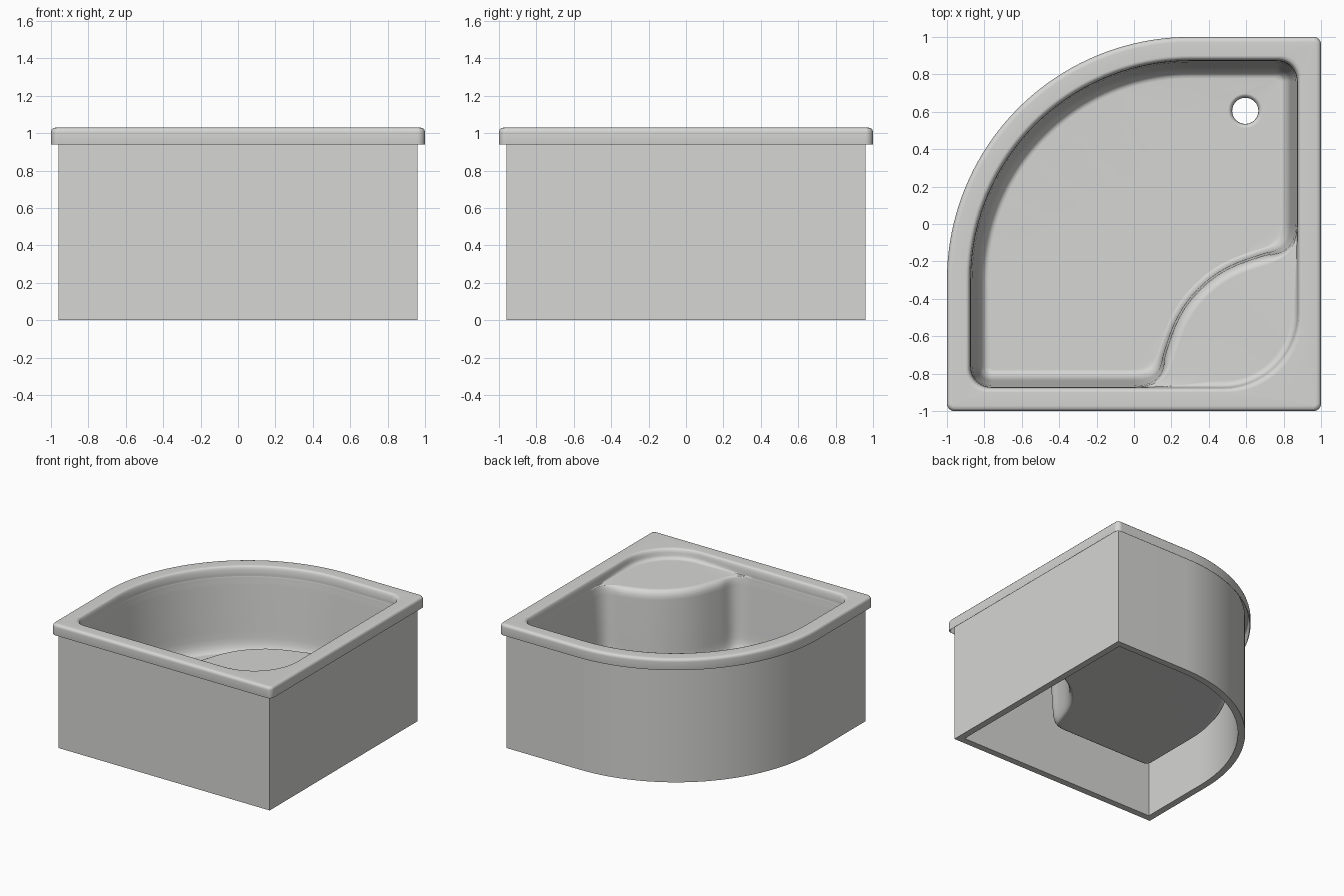
import bpy, bmesh
from math import sin, cos, pi, radians
from mathutils import Vector
from mathutils.geometry import interpolate_bezier

if "Cube" in bpy.data.objects:
    bpy.data.objects.remove(bpy.data.objects["Cube"])

white = bpy.data.materials.new("white_acrylic")
white.use_nodes = True
colour = (0.67, 0.67, 0.66, 1)
white.diffuse_color = colour
white.node_tree.nodes["Principled BSDF"].inputs["Base Color"].default_value = colour

STEPS = 8      # straight steps on each side of the seat corner
FLOOR = 0.36
SEAT = 0.95
EDGE = 0.873   # half width of the basin opening


def arc(cx, cy, r, start, n):
    """Quarter circle, counter-clockwise."""
    return [Vector((cx + r * cos(start + pi / 2 * i / n),
                    cy + r * sin(start + pi / 2 * i / n))) for i in range(n + 1)]


def outline(inset, r, seat_r):
    """Quadrant plan, split into sections: corner, seat corner, corner, bow."""
    s, bow = 1 - inset, 1.3 - inset
    if r == 0:
        return [[Vector((-s, -s))], [Vector((s, -s))], [Vector((s, s))],
                arc(bow - s, s - bow, bow, pi / 2, 32)]
    a, b = Vector((0, -s)), Vector((s, 0))
    bend = arc(s - seat_r, seat_r - s, seat_r, -pi / 2, 14)
    seat = [a.lerp(bend[0], i / STEPS) for i in range(STEPS)] + bend
    seat += [bend[-1].lerp(b, (i + 1) / STEPS) for i in range(STEPS)]
    return [arc(r - s, r - s, r, pi, 8), seat, arc(s - r, s - r, r, 0, 8),
            arc(bow - s, s - bow, bow, pi / 2, 40)]


def shrink(points, amounts):
    """Move each point of a closed loop towards the inside."""
    result = []
    for i, p in enumerate(points):
        t = (p - points[i - 1]).normalized()
        t += (points[(i + 1) % len(points)] - p).normalized()
        t.normalize()
        result.append(p + Vector((-t.y, t.x)) * amounts[i])
    return result


def ring(bm, points, z):
    return [bm.verts.new((p.x, p.y, z)) for p in points]


def bridge(bm, lower, upper):
    n = len(lower)
    for i in range(n):
        j = (i + 1) % n
        bm.faces.new((lower[i], lower[j], upper[j], upper[i]))


def finish(bm, name):
    mesh = bpy.data.meshes.new(name)
    bm.to_mesh(mesh)
    bm.free()
    obj = bpy.data.objects.new(name, mesh)
    bpy.context.collection.objects.link(obj)
    mesh.materials.append(white)
    bpy.ops.object.select_all(action='DESELECT')
    obj.select_set(True)
    bpy.context.view_layer.objects.active = obj
    bpy.ops.object.shade_smooth_by_angle(angle=radians(45))
    return obj


# Apron: hollow wall around the tub, open underneath
bm = bmesh.new()
outer = sum(outline(0.04, 0, 0), [])
inner = sum(outline(0.095, 0, 0), [])
rings = [ring(bm, outer, 0), ring(bm, outer, 1.0), ring(bm, inner, 1.0), ring(bm, inner, 0)]
for i in range(4):
    bridge(bm, rings[i], rings[(i + 1) % 4])
finish(bm, "apron")

# Seat front: an S-curve, mirrored across the diagonal
sections = outline(1 - EDGE, 0.11, 0.4)
opening = sum(sections, [])
first, count = len(sections[0]), len(sections[1])
half = (count + 1) // 2
curve = interpolate_bezier(Vector((0, -EDGE)), Vector((0.29, -EDGE)),
                           Vector((0.16, -0.61)), Vector((0.39, -0.39)), half)
curve = [Vector((p[0], p[1])) for p in curve]
sections[1] = curve + [Vector((-p.y, -p.x)) for p in reversed(curve[:-1])]
basin = sum(sections, [])

# Rounding fades out where the seat meets the walls
weight = [0.0] * len(basin)
for i in range(first, first + count):
    p = basin[i]
    weight[i] = max(0, min(1, (p.y + EDGE) / 0.15, (EDGE - p.x) / 0.15))

# Tub rim: skirt, rounded outer edge, flat top and rounded inner edge
bm = bmesh.new()
rings = []
for inset, z in ((0, 0.94), (0, 1.005), (0.004, 1.018), (0.012, 1.027), (0.028, 1.03)):
    rings.append(ring(bm, sum(outline(inset, 0.04 - inset, 0.04 - inset), []), z))
for inset, z in ((0.1, 1.03), (0.112, 1.027), (0.12, 1.018), (0.124, 1.0), (0.127, 0.98)):
    rings.append(ring(bm, sum(outline(inset, 0.11, 0.4), []), z))

# Soft cove at the back of the seat
for cove, z in ((0.005, 0.967), (0.016, 0.957), (0.035, 0.952)):
    rings.append(ring(bm, shrink(opening, [cove * w for w in weight]), z))

# Basin walls: rolled seat edge, sloping sides and a fillet to the floor
for depth, roll, z in ((0, 0, SEAT), (0.001, 0.014, 0.947), (0.002, 0.027, 0.939),
                       (0.003, 0.037, 0.926), (0.005, 0.043, 0.908), (0.008, 0.045, 0.88),
                       (0.034, 0.03, 0.52), (0.038, 0.027, 0.46), (0.045, 0.022, 0.42),
                       (0.056, 0.016, 0.39), (0.071, 0.009, 0.37), (0.082, 0.005, 0.363),
                       (0.096, 0, FLOOR)):
    rings.append(ring(bm, shrink(basin, [depth + roll * w for w in weight]), z))
for a, b in zip(rings, rings[1:]):
    bridge(bm, a, b)

# Drain hole with a soft lip
drain = []
for radius, drop in ((0.092, 0), (0.084, 0.003), (0.076, 0.01), (0.071, 0.02), (0.07, 0.03)):
    circle = [Vector((0.595 + radius * cos(2 * pi * i / 32),
                      0.605 + radius * sin(2 * pi * i / 32))) for i in range(32)]
    drain.append(ring(bm, circle, FLOOR - drop))
for a, b in zip(drain, drain[1:]):
    bridge(bm, a, b)

# Floor between the walls and the drain
border = []
for loop in (rings[-1], drain[0]):
    border += [bm.edges.get((loop[i - 1], loop[i])) for i in range(len(loop))]
fill = bmesh.ops.triangle_fill(bm, use_beauty=True, edges=border, normal=(0, 0, 1))
for item in fill["geom"]:
    if isinstance(item, bmesh.types.BMFace):
        item.normal_update()
        if item.normal.z < 0:
            item.normal_flip()

tub = finish(bm, "tub")
shell = tub.modifiers.new("shell", 'SOLIDIFY')
shell.thickness = 0.008
shell.offset = -1
weighted = tub.modifiers.new("flat_shading", 'WEIGHTED_NORMAL')
weighted.keep_sharp = True
